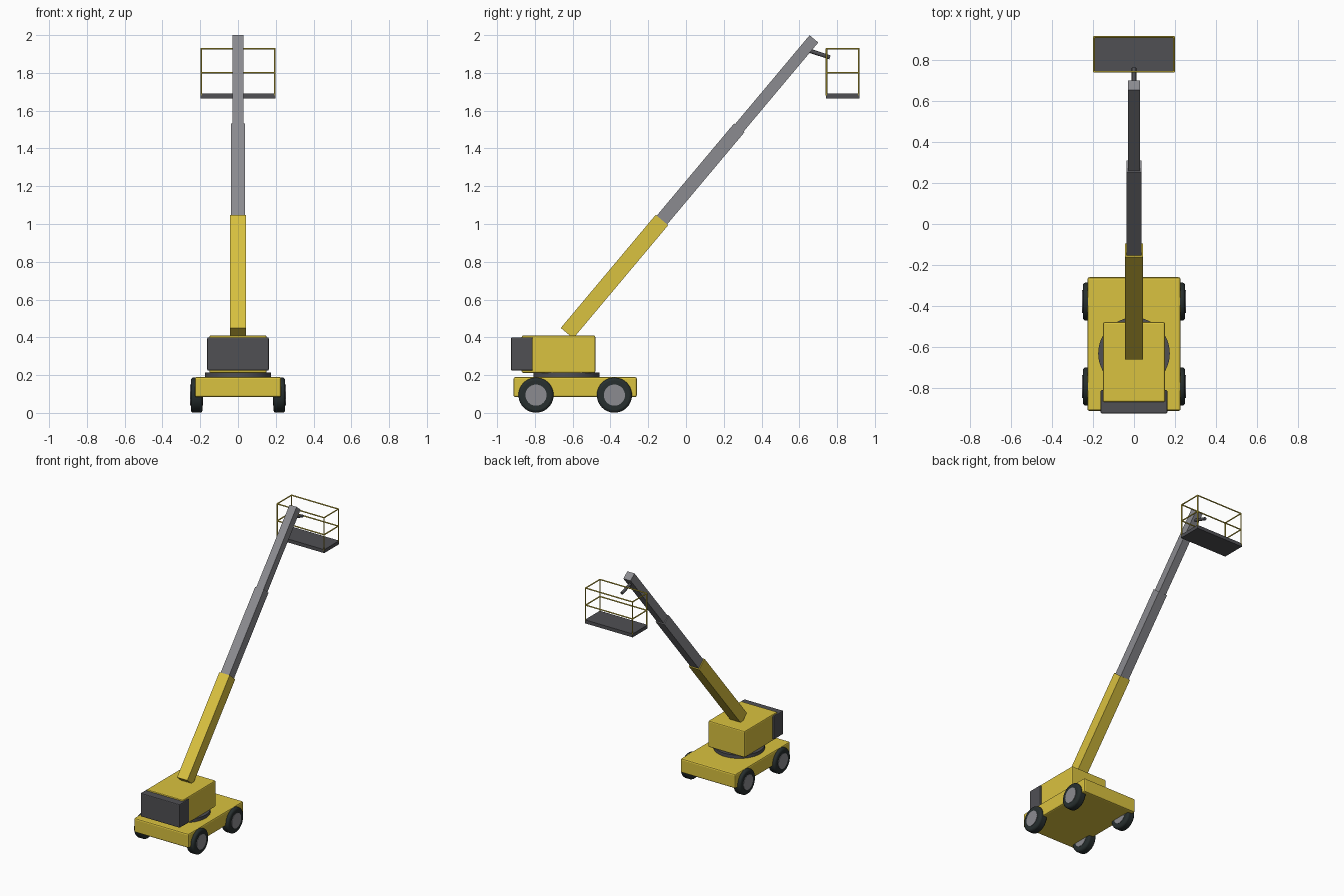
import bpy, math
from mathutils import Vector

if "Cube" in bpy.data.objects:
    bpy.data.objects.remove(bpy.data.objects["Cube"])


def mat(name, rgb):
    m = bpy.data.materials.new(name)
    m.diffuse_color = (*rgb, 1)
    m.use_nodes = True
    m.node_tree.nodes["Principled BSDF"].inputs["Base Color"].default_value = m.diffuse_color
    return m


YELLOW = mat("yellow paint", (0.70, 0.54, 0.05))
GREY = mat("steel grey", (0.26, 0.26, 0.28))
DARK = mat("dark grey", (0.08, 0.08, 0.088))
RUBBER = mat("tyre rubber", (0.02, 0.028, 0.028))


def finish(o, name, m, bevel=0.0, segs=2, smooth=False):
    o.name = name
    o.data.materials.append(m)
    if bevel:
        b = o.modifiers.new("bevel", 'BEVEL')
        b.width, b.segments, b.limit_method = bevel, segs, 'ANGLE'
    if smooth:
        bpy.ops.object.shade_smooth_by_angle(angle=math.radians(40))
    return o


def box(name, m, lo, hi, bevel=0.0):
    lo, hi = Vector(lo), Vector(hi)
    bpy.ops.mesh.primitive_cube_add(size=1, location=(lo + hi) / 2)
    o = bpy.context.object
    o.scale = hi - lo
    bpy.ops.object.transform_apply(location=False, rotation=False, scale=True)
    return finish(o, name, m, bevel)


def rod(name, m, a, b, r, sides=32, bevel=0.0):
    a, b = Vector(a), Vector(b)
    bpy.ops.mesh.primitive_cylinder_add(vertices=sides, radius=r, depth=(b - a).length,
                                        location=(a + b) / 2)
    o = bpy.context.object
    o.rotation_euler = (b - a).to_track_quat('Z', 'Y').to_euler()
    return finish(o, name, m, bevel, 3, True)


# Chassis, turntable, turret and counterweight
box("chassis", YELLOW, (-0.228, -0.913, 0.083), (0.228, -0.26, 0.19), 0.01)
rod("turntable", DARK, (0, -0.632, 0.18), (0, -0.632, 0.215), 0.175, 48)
box("turret", YELLOW, (-0.152, -0.87, 0.212), (0.152, -0.48, 0.41), 0.008)
box("counterweight", DARK, (-0.163, -0.926, 0.224), (0.163, -0.812, 0.4), 0.006)

# Wheels
for s, side in ((1, "right"), (-1, "left")):
    for y, end in ((-0.794, "front"), (-0.379, "rear")):
        rod(f"{end}_{side}_tyre", RUBBER, (s * 0.188, y, 0.094), (s * 0.25, y, 0.094),
            0.093, 40, 0.014)
        rod(f"{end}_{side}_hub", GREY, (s * 0.186, y, 0.094), (s * 0.253, y, 0.094), 0.056)

# Telescopic boom, raised at 50 degrees
ANGLE = math.radians(50)
DIR = Vector((0, math.cos(ANGLE), math.sin(ANGLE)))
FOOT = Vector((0, -0.63, 0.422))


def boom(name, m, start, end, w):
    o = box(name, m, (-w / 2, start, -w / 2), (w / 2, end, w / 2))
    o.location = FOOT + DIR * (start + end) / 2
    o.rotation_euler.x = ANGLE
    return o


boom("boom_base", YELLOW, 0.0, 0.782, 0.086)
boom("boom_middle", GREY, 0.70, 1.42, 0.072)
boom("boom_tip", GREY, 1.34, 2.034, 0.06)

# Jib holding the basket
rod("jib", DARK, (0, 0.64, 1.922), (0, 0.762, 1.882), 0.011, 16)

# Basket floor and rails
X, Y0, Y1 = 0.195, 0.744, 0.914
box("basket_floor", DARK, (-0.199, 0.74, 1.664), (0.199, 0.918, 1.69))
R = 0.0045
corners = [(-X, Y0), (X, Y0), (X, Y1), (-X, Y1)]
for i, (a, b) in enumerate(zip(corners, corners[1:] + corners[:1])):
    rod(f"basket_post_{i + 1}", YELLOW, (*a, 1.68), (*a, 1.93), R, 10)
    for z, label in ((1.80, "mid"), (1.928, "top")):
        rod(f"basket_{label}_rail_{i + 1}", YELLOW, (*a, z), (*b, z), R, 10)
